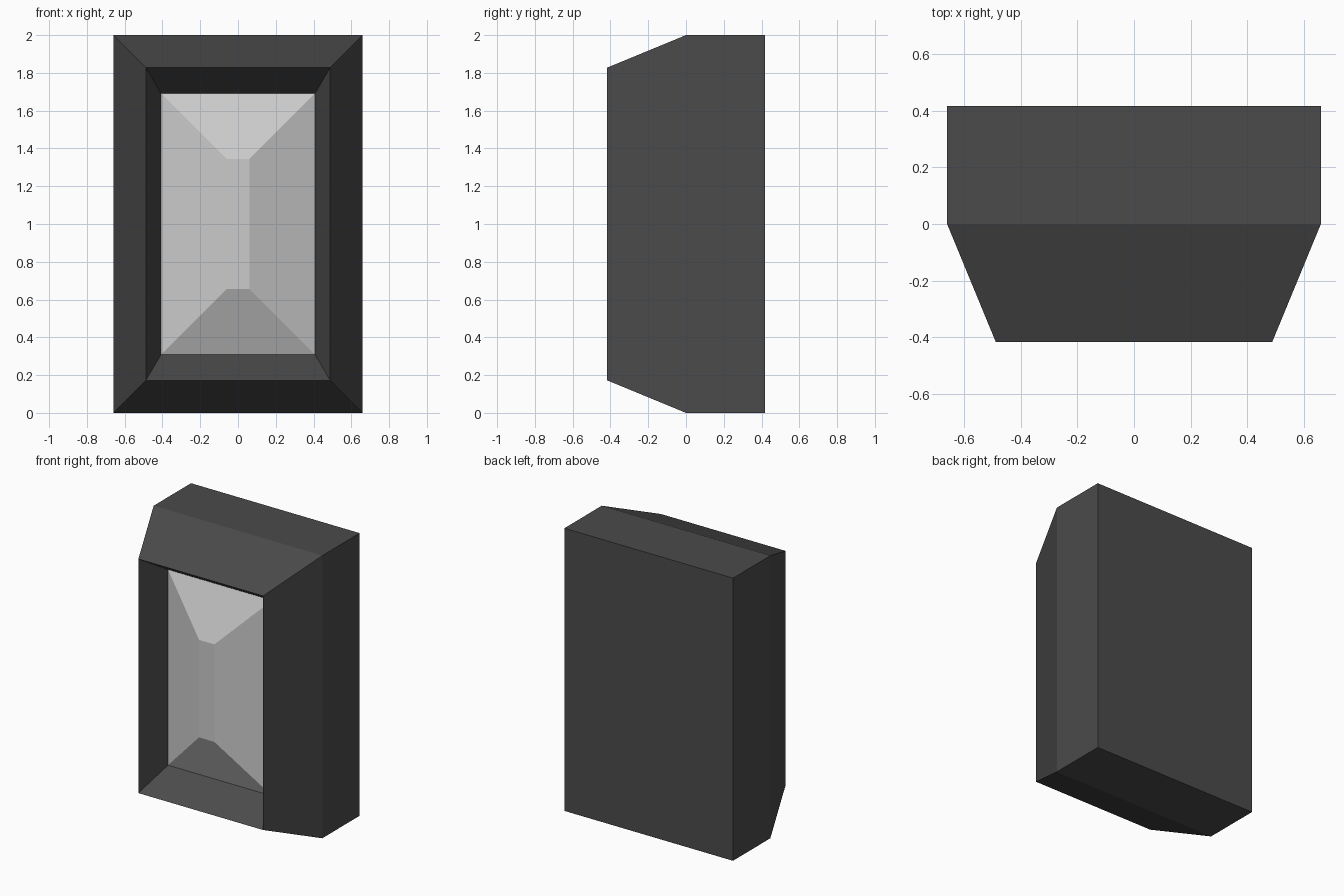
import bpy, bmesh

if "Cube" in bpy.data.objects:
    bpy.data.objects.remove(bpy.data.objects["Cube"])


def material(name, value):
    m = bpy.data.materials.new(name)
    m.diffuse_color = (value, value, value, 1)
    m.use_nodes = True
    m.node_tree.nodes["Principled BSDF"].inputs["Base Color"].default_value = m.diffuse_color
    return m


def loft(name, rings, mat, cap_first=False, cap_last=False):
    """Skin rectangular rings (y, half width, half height) centred on z = 1."""
    bm = bmesh.new()
    loops = [[bm.verts.new((sx * hx, y, 1 + sz * hz))
              for sx, sz in ((-1, -1), (1, -1), (1, 1), (-1, 1))]
             for y, hx, hz in rings]
    for a, b in zip(loops, loops[1:]):
        for i in range(4):
            j = (i + 1) % 4
            bm.faces.new((a[i], a[j], b[j], b[i]))
    if cap_first:
        bm.faces.new(loops[0][::-1])
    if cap_last:
        bm.faces.new(loops[-1])
    # Rings run from back to front, so this winding faces outward
    mesh = bpy.data.meshes.new(name)
    bm.to_mesh(mesh)
    bm.free()
    mesh.materials.append(mat)
    obj = bpy.data.objects.new(name, mesh)
    bpy.context.collection.objects.link(obj)
    return obj


# Dark housing: back box, tapered front, sloped recess walls
loft("housing",
     [(0.417, 0.66, 1.0), (0.0, 0.66, 1.0), (-0.417, 0.488, 0.828), (-0.20, 0.408, 0.692)],
     material("dark_grey", 0.07), cap_first=True)

# Pale faceted lens closing the recess
loft("lens",
     [(-0.20, 0.408, 0.692), (-0.35, 0.06, 0.345)],
     material("pale_grey", 0.6), cap_last=True)
